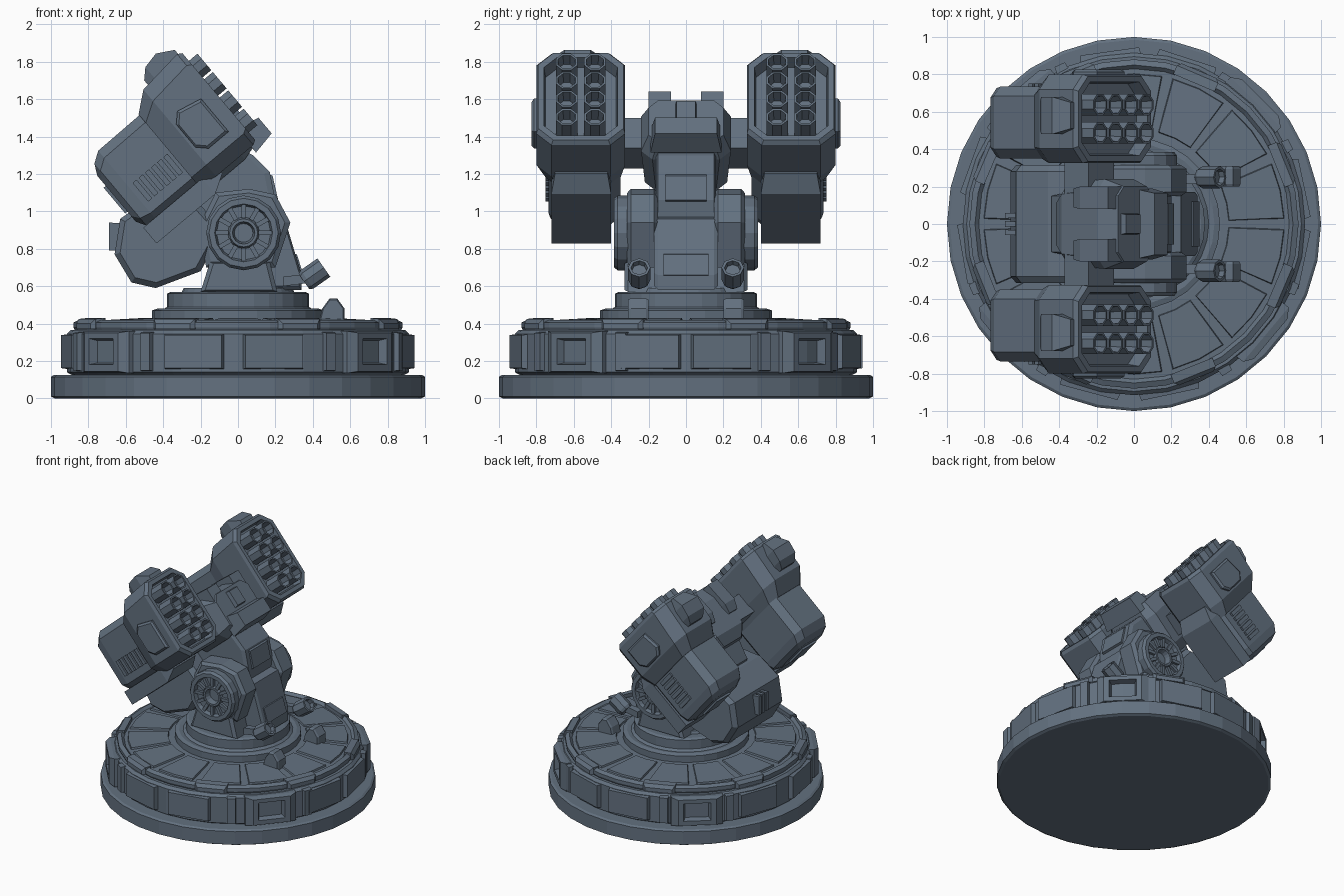
import bpy, bmesh, math
from mathutils import Matrix, Vector

T, R = Matrix.Translation, Matrix.Rotation
rad = math.radians
I = Matrix.Identity(4)
# frame of the elevated weapon: local x = firing direction, origin at the trunnion
TILT = T((0.03, 0, 0.88)) @ R(rad(-40), 4, 'Y')

steel = bpy.data.materials.new("slate_steel")
steel.diffuse_color = (0.125, 0.165, 0.215, 1)


def build(name, parts, M=I, mirror=False):
    """Each part is a list of equal-length point rings, skinned and capped."""
    bm = bmesh.new()
    for rings in parts:
        for s in ((1, -1) if mirror else (1,)):
            vs = []
            for ring in rings:
                row = []
                for p in ring:
                    q = M @ Vector(p)
                    row.append(bm.verts.new((q.x, q.y * s, q.z)))
                vs.append(row)
            n = len(vs[0])
            for a, b in zip(vs, vs[1:]):
                for i in range(n):
                    j = (i + 1) % n
                    bm.faces.new((a[i], a[j], b[j], b[i]))
            bm.faces.new(vs[0])
            bm.faces.new(vs[-1])
    bmesh.ops.recalc_face_normals(bm, faces=bm.faces)
    me = bpy.data.meshes.new(name)
    bm.to_mesh(me)
    bm.free()
    me.materials.append(steel)
    ob = bpy.data.objects.new(name, me)
    bpy.context.collection.objects.link(ob)
    return ob


def rect(x, y0, y1, z0, z1, c=0):
    """Rectangle (or chamfered octagon) across local x."""
    if c == 0:
        return [(x, y0, z0), (x, y1, z0), (x, y1, z1), (x, y0, z1)]
    return [(x, y0 + c, z0), (x, y1 - c, z0), (x, y1, z0 + c), (x, y1, z1 - c),
            (x, y1 - c, z1), (x, y0 + c, z1), (x, y0, z1 - c), (x, y0, z0 + c)]


def box(x0, x1, y0, y1, z0, z1, t=0):
    """Box along x whose far end shrinks by t."""
    return [rect(x0, y0, y1, z0, z1), rect(x1, y0 + t, y1 - t, z0 + t, z1 - t)]


def prism(pts, y0, y1, bev=0):
    """Side profile (x, z) extruded over y, with bevelled rims."""
    cx = sum(p[0] for p in pts) / len(pts)
    cz = sum(p[1] for p in pts) / len(pts)
    small = [(cx + (x - cx) * 0.88, cz + (z - cz) * 0.88) for x, z in pts]
    if not bev:
        return [[(x, y, z) for x, z in pts] for y in (y0, y1)]
    return [[(x, y, z) for x, z in q] for q, y in
            ((small, y0), (pts, y0 + bev), (pts, y1 - bev), (small, y1))]


def lathe(prof, n, M=I, off=0):
    """Rings of radius r at height z around local z."""
    return [[tuple(M @ Vector((r * math.cos(math.tau * (i + off) / n),
                               r * math.sin(math.tau * (i + off) / n), z)))
             for i in range(n)] for r, z in prof]


# ---- round base
build("base_disc", [lathe([(0.98, 0), (1, 0.01), (1, 0.115), (0.985, 0.125), (0.88, 0.125)], 32)])
build("base_drum", [lathe([(0.88, 0.12), (0.915, 0.14), (0.915, 0.345), (0.895, 0.365), (0.86, 0.365)], 32)])
build("deck", [lathe([(0.87, 0.36), (0.88, 0.38), (0.88, 0.405), (0.85, 0.42), (0.83, 0.40), (0.47, 0.42)], 32)])
build("turntable", [lathe([(0.46, 0.41), (0.46, 0.47), (0.43, 0.48), (0.40, 0.475), (0.38, 0.49),
                           (0.38, 0.56), (0.36, 0.57), (0.30, 0.57), (0.29, 0.59)], 28)])

# raised wedge panels on the deck
wedges = []
for k in range(14):
    a0, a1 = math.tau * (k + 0.06) / 14, math.tau * (k + 0.94) / 14
    am = (a0 + a1) / 2
    def wedge(r0, r1, sh, dz):
        return [(r * math.cos(a), r * math.sin(a), 0.446 - r * 0.055 + dz) for r, a in
                ((r0, a0 + sh), (r1, a0 + sh), (r1, am), (r1, a1 - sh), (r0, a1 - sh), (r0, am))]
    wedges.append([wedge(0.50, 0.81, 0, -0.02), wedge(0.51, 0.80, 0.015, 0.012)])
build("deck_panels", wedges)

# lugs along the deck rim
lugs = []
for k in range(8):
    M = R(rad(22 + 45 * k), 4, 'Z')
    lugs.append([[tuple(M @ Vector(p)) for p in r] for r in
                 [rect(0.82, -0.12, 0.12, 0.37, 0.43), rect(0.87, -0.12, 0.12, 0.37, 0.425),
                  rect(0.89, -0.10, 0.10, 0.37, 0.40)]])
build("rim_lugs", lugs)

# framed boxes, flat plates and ribs around the drum
frames, plates, ribs = [], [], []
for az in (-40, -140, 130, 45):
    M = R(rad(az), 4, 'Z')
    rings = [rect(0.84, -0.19, 0.19, 0.135, 0.36), rect(0.92, -0.19, 0.19, 0.135, 0.36),
             rect(0.955, -0.14, 0.14, 0.145, 0.35), rect(0.955, -0.10, 0.10, 0.18, 0.32),
             rect(0.89, -0.08, 0.08, 0.195, 0.305)]
    frames.append([[tuple(M @ Vector(p)) for p in r] for r in rings])
for az in (-78, -105, -12, 12, 72, 98, 160, -170):
    M = R(rad(az), 4, 'Z')
    plates.append([[tuple(M @ Vector(p)) for p in r] for r in box(0.85, 0.932, -0.17, 0.17, 0.15, 0.35, 0.012)])
for az in (-58, -122, -22, 27, 58, 115, 145, -158):
    M = R(rad(az), 4, 'Z')
    ribs.append([[tuple(M @ Vector(p)) for p in r] for r in box(0.85, 0.94, -0.04, 0.04, 0.14, 0.36, 0.01)])
build("drum_framed_boxes", frames)
build("drum_plates", plates)
build("drum_ribs", ribs)

# small deck boxes and tilted lamps in front of the mount
build("deck_boxes", [prism([(0.43, 0.40), (0.57, 0.40), (0.57, 0.48), (0.53, 0.535), (0.49, 0.535), (0.45, 0.48)],
                           0.20, 0.31, 0.015)], mirror=True)
lamp = T((0.41, 0.25, 0.665)) @ R(rad(55), 4, 'Y')
build("lamps", [lathe([(0.05, -0.07), (0.06, -0.05), (0.06, 0.06), (0.045, 0.06), (0.04, 0.03)], 8, lamp),
                [rect(0.24, 0.21, 0.27, 0.60, 0.65), rect(0.40, 0.22, 0.26, 0.62, 0.67)]], mirror=True)

# ---- mount
build("mount_foot", [prism([(-0.20, 0.57), (0.21, 0.57), (0.17, 0.73), (-0.15, 0.73)], -0.33, 0.33, 0.02)])
build("yoke_cheeks", [prism([(-0.17, 0.70), (0.20, 0.70), (0.28, 0.94), (0.20, 1.09), (0.06, 1.12), (-0.12, 1.10),
                             (-0.21, 0.92)], 0.15, 0.315, 0.02)], mirror=True)
build("front_shield", [prism([(0.10, 0.58), (0.34, 0.58), (0.34, 0.66), (0.25, 0.96), (0.12, 0.98)], -0.17, 0.17, 0.02),
                       prism([(0.30, 0.64), (0.35, 0.66), (0.315, 0.77), (0.27, 0.78)], -0.12, 0.12)])
axle = T((0.03, 0, 0.885)) @ R(rad(-90), 4, 'X')
spokes = []
for k in range(12):
    M = axle @ R(math.tau * k / 12, 4, 'Z')
    spokes.append([[tuple(M @ Vector(p)) for p in r] for r in box(0.08, 0.155, -0.012, 0.012, 0.33, 0.375)])
build("trunnion_discs", [lathe([(0.20, 0.29), (0.20, 0.365), (0.185, 0.385), (0.155, 0.385), (0.145, 0.355),
                                (0.085, 0.355), (0.075, 0.375), (0.06, 0.375), (0.05, 0.33)], 16, axle)] + spokes,
      mirror=True)

# counterweight behind the mount
build("counterweight", [prism([(-0.66, 0.77), (-0.57, 0.62), (-0.44, 0.59), (-0.20, 0.68), (-0.08, 0.90),
                               (-0.26, 1.10), (-0.46, 1.08), (-0.63, 0.96)], -0.315, 0.315, 0.035)])
build("counterweight_vents", [box(-0.69, -0.60, -0.06 + 0.045 * k, -0.03 + 0.045 * k, 0.79, 0.94, 0.004)
                              for k in range(3)])

# neck and sensor head between the pods
build("neck", [prism([(-0.36, 0.85), (0.18, 0.90), (0.20, 1.06), (0.17, 1.21), (0.08, 1.30), (-0.14, 1.42),
                      (-0.30, 1.36), (-0.44, 1.10)], -0.16, 0.16, 0.01),
               prism([(0.15, 1.03), (0.215, 1.06), (0.185, 1.19), (0.13, 1.22)], -0.11, 0.11)])
build("sensor_head", [[rect(-0.08, -0.16, 0.16, 0.36, 0.60, 0.05), rect(0.0, -0.22, 0.22, 0.30, 0.65, 0.06),
                       rect(0.26, -0.24, 0.24, 0.30, 0.66, 0.06), rect(0.37, -0.20, 0.20, 0.33, 0.62, 0.05)],
                      box(0.33, 0.46, -0.19, 0.19, 0.29, 0.45, 0.025),
                      box(0.35, 0.40, -0.06, 0.06, 0.46, 0.60, 0.01)], TILT)
build("head_blisters", [[rect(0.10, 0.09, 0.19, 0.62, 0.67), rect(0.17, 0.08, 0.20, 0.62, 0.70),
                         rect(0.36, 0.08, 0.20, 0.58, 0.69)]], TILT, True)
build("pod_axle", [box(0.02, 0.19, -0.37, 0.37, 0.44, 0.65)], TILT)

# ---- launcher pods
build("pod_rear", [[rect(-0.40, 0.40, 0.69, 0.42, 0.74, 0.04), rect(-0.37, 0.36, 0.725, 0.37, 0.80, 0.05),
                    rect(-0.31, 0.35, 0.735, 0.355, 0.84, 0.05), rect(0.05, 0.35, 0.735, 0.355, 0.845, 0.05)]],
      TILT, True)
build("pod_front", [[rect(-0.02, 0.35, 0.75, 0.35, 0.85, 0.06), rect(0.085, 0.325, 0.80, 0.33, 0.935, 0.08),
                     rect(0.345, 0.325, 0.80, 0.33, 0.965, 0.08), rect(0.37, 0.335, 0.79, 0.345, 0.95, 0.08),
                     rect(0.37, 0.365, 0.76, 0.375, 0.92, 0.07), rect(0.30, 0.375, 0.75, 0.385, 0.91, 0.07)]],
      TILT, True)
tubes = []
for b in (0.455, 0.583, 0.711, 0.839):
    for y in (0.487, 0.638):
        M = T((0, y, b)) @ R(rad(90), 4, 'Y')
        tubes.append(lathe([(0.062, 0.28), (0.062, 0.43), (0.05, 0.43), (0.045, 0.36)], 8, M, 0.5))
build("launch_tubes", tubes, TILT, True)
build("pod_rails", [[rect(-0.39, 0.40, 0.72, 0.26, 0.37), rect(0.02, 0.40, 0.72, 0.26, 0.37),
                     rect(0.12, 0.42, 0.70, 0.32, 0.37)]], TILT, True)
build("pod_top_blocks", [[rect(0.12, 0.50, 0.66, 0.92, 0.97), rect(0.17, 0.48, 0.68, 0.92, 1.02),
                          rect(0.26, 0.48, 0.68, 0.94, 1.04), rect(0.35, 0.51, 0.65, 0.95, 0.99)]], TILT, True)
build("pod_side_plates", [prism([(0.10, 0.52), (0.15, 0.47), (0.29, 0.47), (0.29, 0.70), (0.15, 0.73), (0.10, 0.68)],
                                0.78, 0.825, 0.012)], TILT, True)
build("pod_side_vents", [prism([(a, 0.46), (a + 0.028, 0.46), (a + 0.028, 0.59), (a, 0.59)], 0.72, 0.75)
                         for a in [-0.28 + 0.043 * k for k in range(6)]], TILT, True)
build("pod_back_hatches", [box(-0.415, -0.38, 0.46, 0.63, 0.49, 0.67)], TILT, True)
